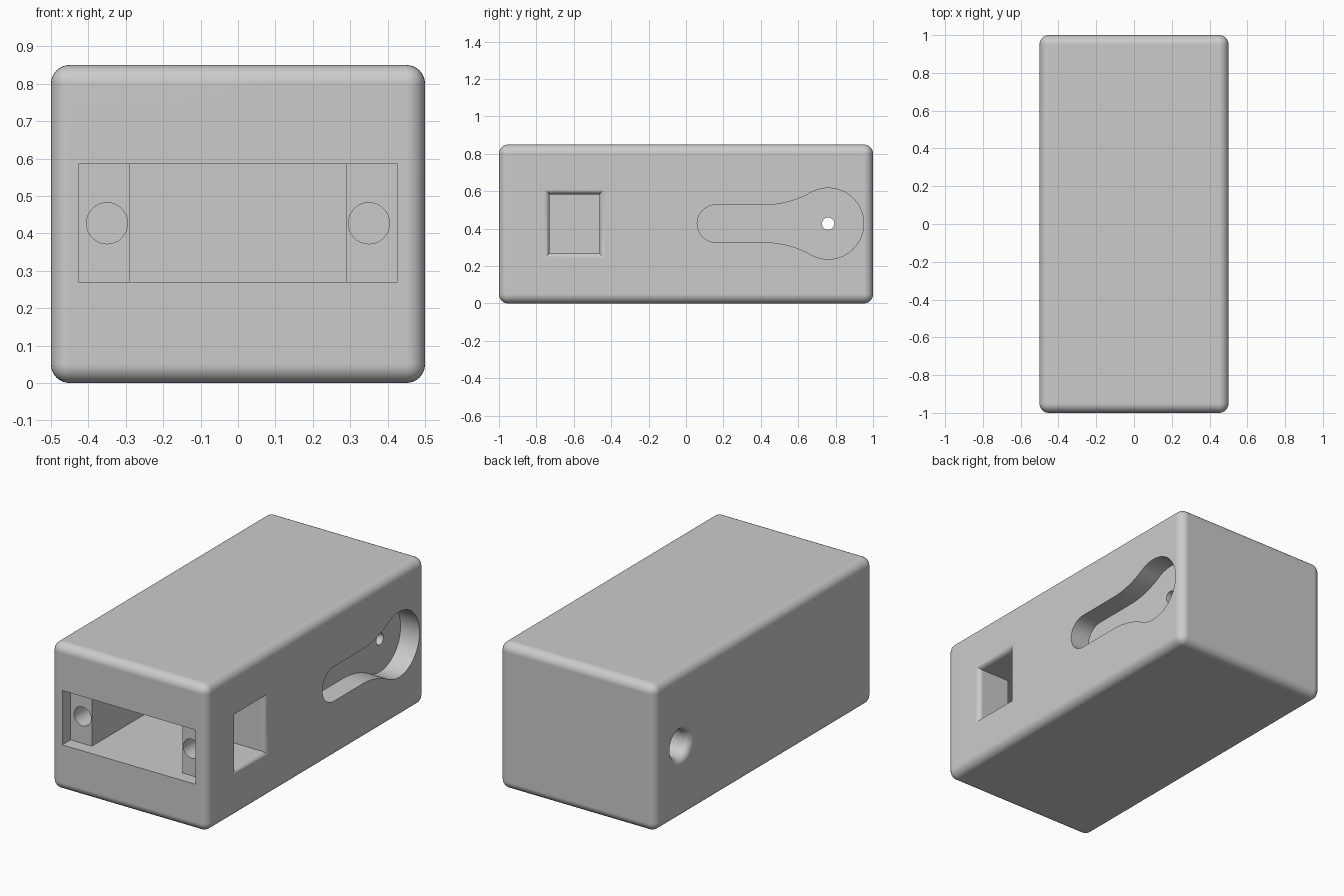
import bpy, bmesh
from math import sin, cos, pi, atan2, hypot

if "Cube" in bpy.data.objects:
    bpy.data.objects.remove(bpy.data.objects["Cube"], do_unlink=True)

W, D, H = 1.0, 2.0, 0.85
MID = 0.427
HOLE_Y = 0.76

grey = bpy.data.materials.new("plain grey")
grey.use_nodes = True
grey.diffuse_color = (0.6, 0.6, 0.6, 1)
grey.node_tree.nodes["Principled BSDF"].inputs["Base Color"].default_value = (0.6, 0.6, 0.6, 1)


def make_object(name, bm):
    bmesh.ops.recalc_face_normals(bm, faces=bm.faces)
    mesh = bpy.data.meshes.new(name)
    bm.to_mesh(mesh)
    bm.free()
    mesh.materials.append(grey)
    obj = bpy.data.objects.new(name, mesh)
    bpy.context.collection.objects.link(obj)
    return obj


def loft(name, rings):
    """Closed solid through a series of matching point rings."""
    bm = bmesh.new()
    loops = [[bm.verts.new(p) for p in ring] for ring in rings]
    for a, b in zip(loops, loops[1:]):
        for i in range(len(a)):
            j = (i + 1) % len(a)
            bm.faces.new((a[i], a[j], b[j], b[i]))
    bm.faces.new(loops[0])
    bm.faces.new(loops[-1])
    return make_object(name, bm)


def arc(cx, cy, r, start, end, steps):
    return [(cx + r * cos(start + (end - start) * i / steps),
             cy + r * sin(start + (end - start) * i / steps)) for i in range(steps + 1)]


def circle(cx, cy, r, n=48):
    return arc(cx, cy, r, 0, 2 * pi, n)[:-1]


def rectangle(cx, cy, hx, hy):
    return [(cx - hx, cy - hy), (cx + hx, cy - hy), (cx + hx, cy + hy), (cx - hx, cy + hy)]


def flared(name, outline, side, depth, r):
    """Side opening whose mouth is rounded outwards with radius r."""
    stations = [(W / 2 - depth, 0)]
    for i in range(9):
        t = i / 8 * pi / 2
        stations.append((W / 2 - r + r * sin(t), r * (1 - cos(t))))
    stations.append((W / 2 + 0.02, r))
    return loft(name, [[(side * x, y, z) for y, z in outline(o)] for x, o in stations])


def keyhole_outline():
    slot_r, big_r, slot_y, bend_y = 0.10, 0.19, 0.16, 0.42
    # radius of the concave arc that touches both the slot and the big circle
    run = HOLE_Y - bend_y
    neck = (run ** 2 + slot_r ** 2 - big_r ** 2) / (2 * (big_r - slot_r))
    ang = atan2(slot_r + neck, -run)
    upper = arc(HOLE_Y, 0, big_r, 0, ang, 24)
    upper += arc(bend_y, slot_r + neck, neck, ang - pi, -pi / 2, 12)[1:]
    upper += arc(slot_y, 0, slot_r, pi / 2, pi, 12)
    lower = [(y, -z) for y, z in reversed(upper[1:-1])]
    return [(y, MID + z) for y, z in upper + lower]


# Rounded block
bm = bmesh.new()
bmesh.ops.create_cube(bm, size=1)
bmesh.ops.scale(bm, vec=(W, D, H), verts=bm.verts)
bmesh.ops.translate(bm, vec=(0, 0, H / 2), verts=bm.verts)
bmesh.ops.bevel(bm, geom=bm.edges[:], offset=0.05, segments=8, profile=0.5, affect='EDGES')
block = make_object("case_body", bm)

cutters = []

# Front recess with a deeper, narrower pocket behind it
half = [(0.427, -1.05), (0.427, -0.924), (0.29, -0.924), (0.29, -0.4)]
plan = half + [(-x, y) for x, y in reversed(half)]
cutters.append(loft("front_pocket_cutter", [[(x, y, z) for x, y in plan] for z in (0.27, 0.585)]))

# Screw holes in the two mounting ledges
for side, word in ((1, "left"), (-1, "right")):
    ring = circle(side * 0.35, MID, 0.055)
    cutters.append(loft(word + "_screw_hole_cutter",
                        [[(x, y, z) for x, z in ring] for y in (-0.95, -0.78)]))

# Window from the side into the pocket
cutters.append(flared("side_window_cutter",
                      lambda o: rectangle(-0.596, MID, 0.133 + o, 0.157 + o), 1, 0.3, 0.03))

# Keyhole recess, pinhole in its floor, and round socket on the other side
outline = keyhole_outline()
cutters.append(loft("keyhole_cutter", [[(x, y, z) for y, z in outline] for x in (0.378, 0.55)]))
pin = circle(HOLE_Y, MID, 0.033, 32)
cutters.append(loft("pinhole_cutter", [[(x, y, z) for y, z in pin] for x in (-0.3, 0.4)]))
cutters.append(flared("round_socket_cutter",
                      lambda o: circle(HOLE_Y, MID, 0.08 + o), -1, 0.3, 0.04))

for cutter in cutters:
    mod = block.modifiers.new(cutter.name, 'BOOLEAN')
    mod.operation = 'DIFFERENCE'
    mod.solver = 'EXACT'
    mod.object = cutter

# Bake the cuts, then drop the cutters
graph = bpy.context.evaluated_depsgraph_get()
cut_mesh = bpy.data.meshes.new_from_object(block.evaluated_get(graph))
block.modifiers.clear()
block.data = cut_mesh
for cutter in cutters:
    bpy.data.objects.remove(cutter, do_unlink=True)

# Smooth rounded edges, flat broad faces
bpy.ops.object.select_all(action='DESELECT')
block.select_set(True)
bpy.context.view_layer.objects.active = block
bpy.ops.object.shade_smooth_by_angle(angle=0.5)
weighted = block.modifiers.new("flat_faces", 'WEIGHTED_NORMAL')
weighted.keep_sharp = True
